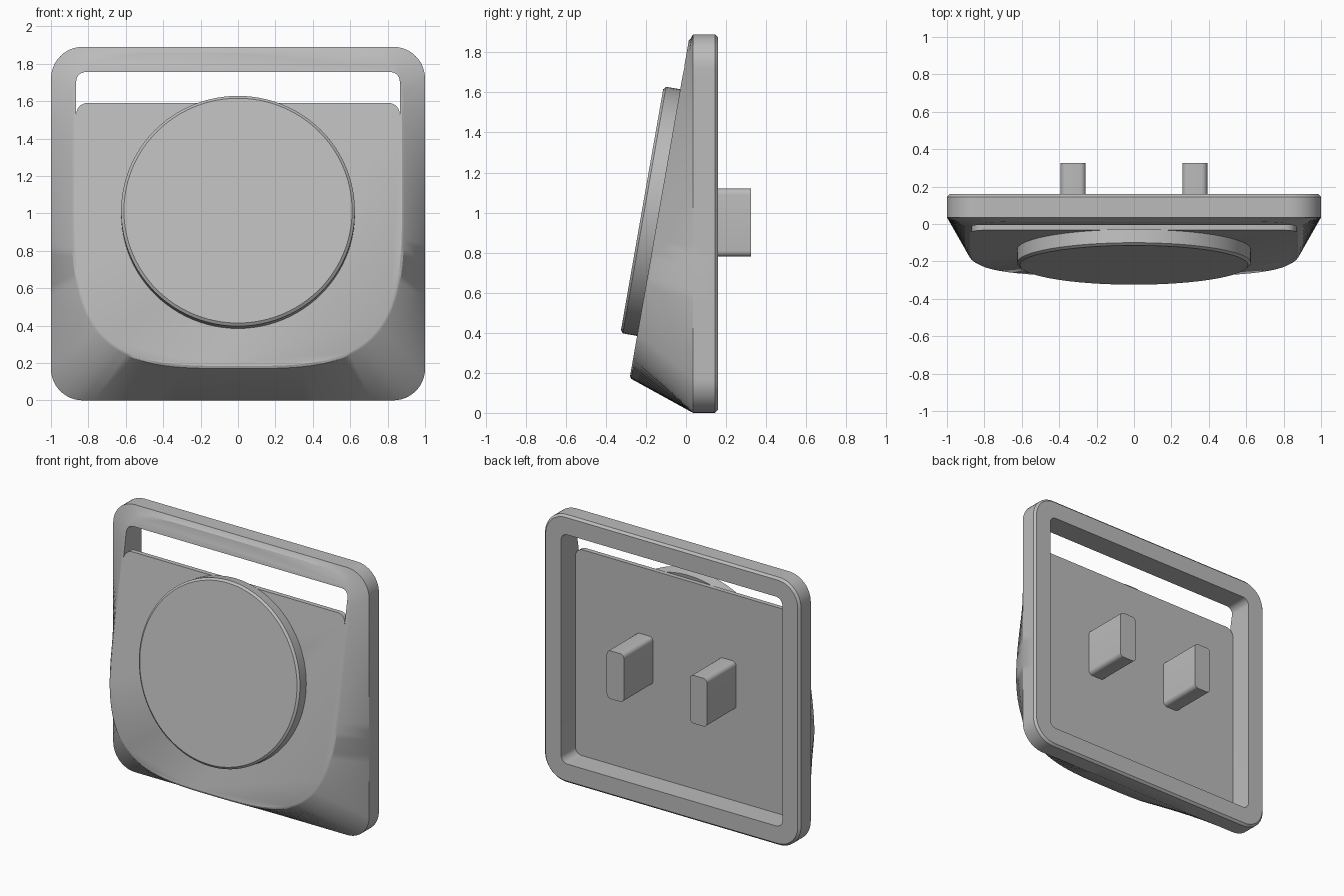
import bpy, bmesh, math
from mathutils import Vector, Matrix

if "Cube" in bpy.data.objects:
    bpy.data.objects.remove(bpy.data.objects["Cube"])

grey = bpy.data.materials.new("plain grey")
grey.use_nodes = True
grey.diffuse_color = (0.5, 0.5, 0.5, 1)
grey.node_tree.nodes["Principled BSDF"].inputs["Base Color"].default_value = (0.5, 0.5, 0.5, 1)

SLOPE = 0.175                     # lean of the front face
MID = 1.1                         # height the outlines are measured around


def face_y(z):
    return -0.28 + SLOPE * (z - 0.18)


def rounded_rect(x0, x1, z0, z1, r, arc=10, straight=1):
    """Outline of a rounded rectangle in x and z."""
    corners = [(x1 - r, z1 - r), (x0 + r, z1 - r), (x0 + r, z0 + r), (x1 - r, z0 + r)]
    pts = []
    for k, (cx, cz) in enumerate(corners):
        for i in range(arc + 1):
            a = math.pi / 2 * (k + i / arc)
            pts.append((cx + r * math.cos(a), cz + r * math.sin(a)))
        nx, nz = corners[(k + 1) % 4]
        a = math.pi / 2 * (k + 1)
        end = (nx + r * math.cos(a), nz + r * math.sin(a))
        last = pts[-1]
        for i in range(1, straight):
            t = i / straight
            pts.append((last[0] + (end[0] - last[0]) * t, last[1] + (end[1] - last[1]) * t))
    return pts


def loft(name, rings):
    """Closed solid through rings of equal point count."""
    bm = bmesh.new()
    loops = [[bm.verts.new(p) for p in ring] for ring in rings]
    n = len(loops[0])
    for a, b in zip(loops, loops[1:]):
        for i in range(n):
            j = (i + 1) % n
            bm.faces.new((a[i], a[j], b[j], b[i]))
    bm.faces.new(loops[0][::-1])
    bm.faces.new(loops[-1])
    bmesh.ops.recalc_face_normals(bm, faces=bm.faces)
    mesh = bpy.data.meshes.new(name)
    bm.to_mesh(mesh)
    bm.free()
    mesh.materials.append(grey)
    obj = bpy.data.objects.new(name, mesh)
    bpy.context.collection.objects.link(obj)
    return obj


def prism(name, outline, y0, y1):
    return loft(name, [[(x, y, z) for x, z in outline] for y in (y0, y1)])


def smooth(obj, angle=30):
    bpy.ops.object.select_all(action="DESELECT")
    obj.select_set(True)
    bpy.context.view_layer.objects.active = obj
    bpy.ops.object.shade_smooth_by_angle(angle=math.radians(angle))


def cut(obj, cutter):
    mod = obj.modifiers.new("cut", "BOOLEAN")
    mod.object = cutter
    mod.operation = "DIFFERENCE"
    mod.solver = "EXACT"
    bpy.context.view_layer.objects.active = obj
    bpy.ops.object.modifier_apply(modifier=mod.name)
    bpy.data.objects.remove(cutter)


# Leaning front outline, softly rounded at the bottom and squarer at the top
def front_point(x, z, scale=1.0, back=0.0):
    a = math.atan2(z - MID, x)
    height, power = (0.77, 9) if z > MID else (0.93, 3.5)
    r = (abs(math.cos(a) / 0.89) ** power + abs(math.sin(a) / height) ** power) ** (-1 / power)
    px, pz = r * scale * math.cos(a), MID + r * scale * math.sin(a)
    return (px, face_y(pz) + back, pz)


# Housing: square rim blending into the leaning face
outer = rounded_rect(-1, 1, 0, 1.89, 0.17, 12, 28)
inset = rounded_rect(-0.985, 0.985, 0.015, 1.875, 0.155, 12, 28)
housing = loft("housing", [
    [(x, 0.16, z) for x, z in inset],
    [(x, 0.145, z) for x, z in outer],
    [(x, 0.035, z) for x, z in outer],
    [front_point(x, z, 1.0, 0.008) for x, z in outer],
    [front_point(x, z, 0.985) for x, z in outer],
])

# Hollow back
cut(housing, prism("recess_cutter", rounded_rect(-0.865, 0.865, 0.135, 1.755, 0.05), 0, 0.4))

# Handle slot, with the plate below it keeping rounded upper corners
upper = [p for p in rounded_rect(-0.865, 0.865, 1.4, 1.755, 0.05) if p[1] > 1.6]
lower = []
for i in range(9):
    a = math.pi / 2 * i / 8
    lower.append((-0.805 - 0.06 * math.cos(a), 1.53 + 0.06 * math.sin(a)))
lower += [(-x, z) for x, z in reversed(lower)]
cut(housing, prism("slot_cutter", upper + lower, -0.5, 0.1))
smooth(housing)

# Round disc lying on the leaning face
lean = math.atan(SLOPE)
normal = Vector((0, -math.cos(lean), math.sin(lean)))
up = Vector((0, math.sin(lean), math.cos(lean)))
centre = Vector((0, face_y(1.0), 1.0))


def disc_ring(radius, lift):
    ring = []
    for i in range(96):
        a = math.tau * i / 96
        ring.append(centre + normal * lift
                    + radius * (Vector((math.cos(a), 0, 0)) + up * math.sin(a)))
    return ring


disc = loft("disc", [disc_ring(0.625, -0.002), disc_ring(0.625, 0.072), disc_ring(0.61, 0.084)])
smooth(disc)

# Two pegs on the back
for side, label in ((1, "left_peg"), (-1, "right_peg")):
    x = side * 0.325
    peg = prism(label, rounded_rect(x - 0.067, x + 0.067, 0.78, 1.12, 0.03, 6), -0.01, 0.325)
    smooth(peg)
